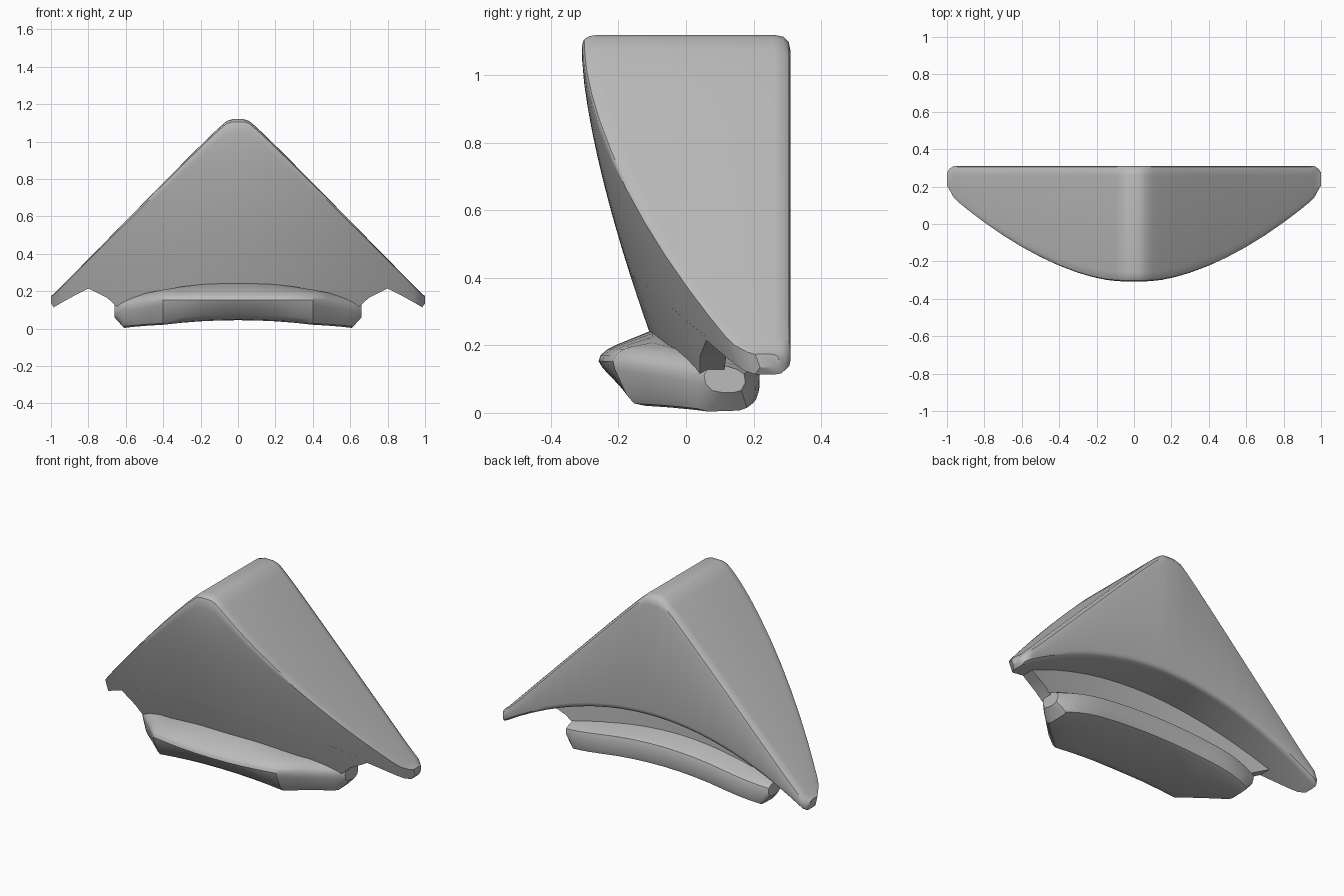
import bpy, bmesh, math
from mathutils import Vector

if "Cube" in bpy.data.objects:
    bpy.data.objects.remove(bpy.data.objects["Cube"])

grey = bpy.data.materials.new("plain grey")
grey.diffuse_color = (0.5, 0.5, 0.5, 1)
grey.use_nodes = True
grey.node_tree.nodes["Principled BSDF"].inputs["Base Color"].default_value = grey.diffuse_color


def front_y(x, z):
    # bowed front surface shared by the roof wedge and the neck
    return -0.308 + 0.27 * max(0, 1.05 - z) ** 1.44 + 0.25 * x * x


def roof_z(x):
    return min(1.12, 1.19 - 1.02 * math.hypot(x, 0.05))


def arch_z(x):
    return 0.41 - 0.305 * x * x


def round_corners(pts, radii, steps=3):
    # round the corners of a (y, z) section with quadratic arcs
    out, n = [], len(pts)
    for i in range(n):
        p = Vector(pts[i])
        if radii[i] == 0:
            out.append(p)
            continue
        a, b = Vector(pts[i - 1]) - p, Vector(pts[(i + 1) % n]) - p
        a = p + a.normalized() * min(radii[i], a.length * 0.45)
        b = p + b.normalized() * min(radii[i], b.length * 0.45)
        for k in range(steps + 1):
            t = k / steps
            out.append(a * (1 - t) ** 2 + p * 2 * t * (1 - t) + b * t * t)
    return out


def loft(name, stations, section):
    # skin closed sections placed along x
    bm = bmesh.new()
    rings = [[bm.verts.new((x, p[0], p[1])) for p in section(x)] for x in stations]
    for r, s in zip(rings, rings[1:]):
        n = len(r)
        for i in range(n):
            bm.faces.new((r[i], r[(i + 1) % n], s[(i + 1) % n], s[i]))
    bm.faces.new(rings[0])
    bm.faces.new(rings[-1])
    bmesh.ops.recalc_face_normals(bm, faces=bm.faces)
    me = bpy.data.meshes.new(name)
    bm.to_mesh(me)
    bm.free()
    me.materials.append(grey)
    ob = bpy.data.objects.new(name, me)
    bpy.context.collection.objects.link(ob)
    bpy.context.view_layer.objects.active = ob
    ob.select_set(True)
    bpy.ops.object.shade_smooth_by_angle(angle=math.radians(35))
    ob.select_set(False)


def mirrored(half):
    return [-x for x in reversed(half) if x > 0] + half


# roof wedge: pitched top, flat back, bowed front, arched underside
def roof_section(x):
    top, low = roof_z(x), arch_z(x)
    tip = max(0, (abs(x) - 0.96) / 0.04)
    if tip > 0.9:
        top, low = 0.175, 0.135
    rows = 10
    pts = [(front_y(x, low + (top - low) * i / rows) + 0.04 * tip,
            low + (top - low) * i / rows) for i in range(rows + 1)]
    back = 0.31 - 0.035 * tip ** 2
    pts += [(back, top), (back, low)]
    return round_corners(pts, [0] * rows + [0.05, 0.05, 0.03])


loft("roof_wedge", mirrored([0, .03, .06, .1, .15, .22, .3, .4, .5, .6, .7, .8, .88, .94, .965, .985, 1.0]),
     roof_section)


# neck: recessed web carrying the front surface down to the base
def neck_section(x):
    a, top = abs(x), arch_z(x) + 0.012
    low = 0.11 + 0.95 * max(0, a - 0.64)
    low = min(low, 0.165 + 0.5 * max(0, a - 0.70), top - 0.008)
    pts = [(front_y(x, low + (top - low) * i / 4), low + (top - low) * i / 4) for i in range(5)]
    back = max(0.07 + 0.10 * x * x, front_y(x, low) + 0.03)
    return pts + [(back, top), (back, low)]


loft("neck", mirrored([0, .1, .2, .3, .4, .5, .6, .64, .70, .75, .80]), neck_section)


# base: wide foot with straight front, cut-back sides and gently arched body
def base_section(x):
    a = abs(x)
    t = max(0, (a - 0.40) / 0.26)
    sag = (a / 0.66) ** 2
    shift = 0.27 * t + 0.045 * min(1, a / 0.40) ** 2
    low = 0.062 - 0.065 * sag
    if a > 0.63:
        low = 0.06
    pts = [(-0.16 + 0.23 * t, low - 0.02 * (1 - t)),
           (-0.268 + shift, 0.155 - 0.04 * t),
           (-0.235 + shift, 0.19 - 0.05 * t),
           (-0.10 + 0.20 * t, 0.245 - 0.10 * sag),
           (0.21 + 0.02 * sag - 0.05 * t * t, 0.20 - 0.08 * sag),
           (0.21 + 0.02 * sag - 0.06 * t * t, low + 0.01 * (1 - sag))]
    return round_corners(pts, [0.04, 0.03, 0.03, 0, 0.03, 0.03], 2)


loft("base", mirrored([0, .1, .2, .3, .40, .48, .55, .61, .66]), base_section)
